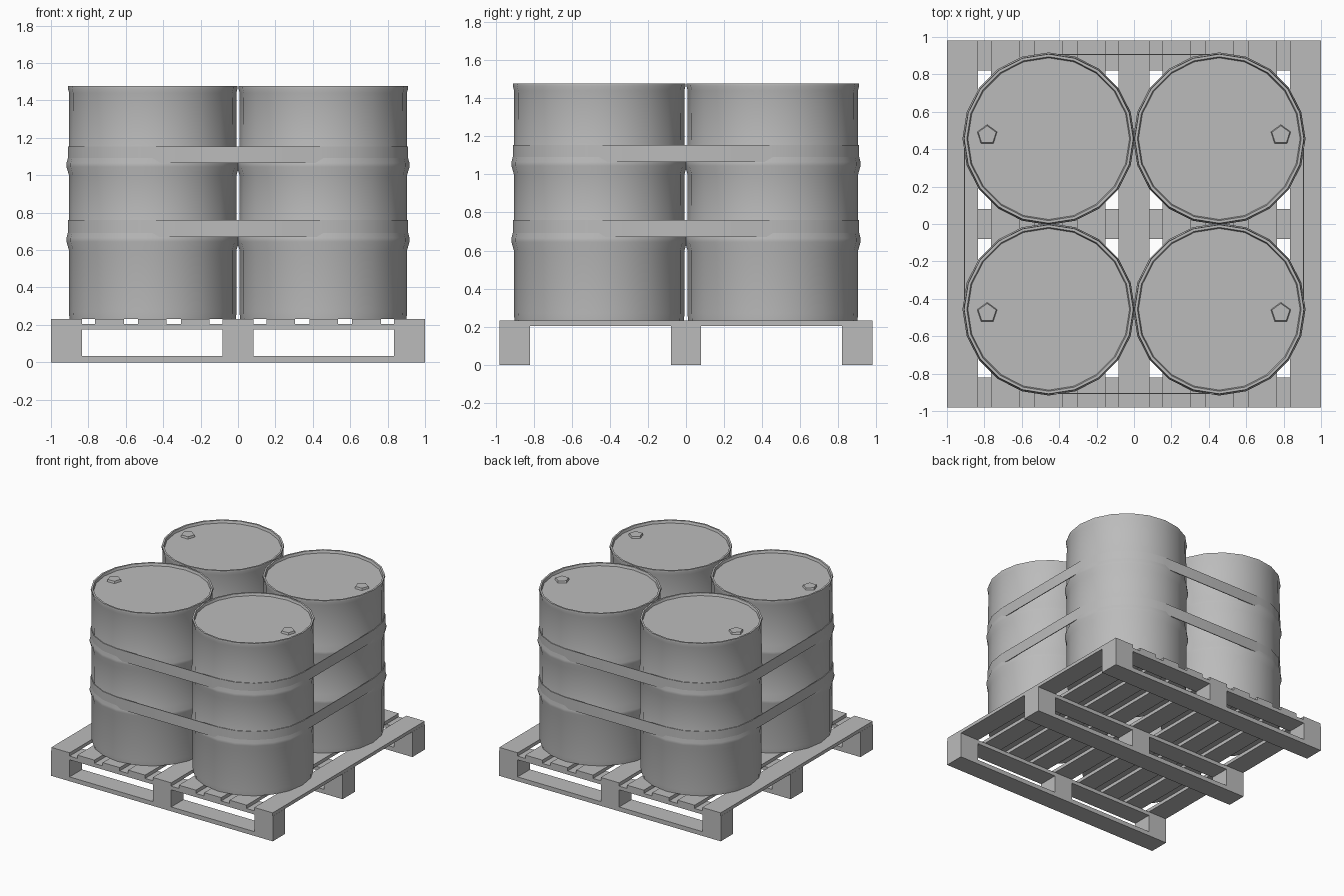
import bpy, bmesh, math

cube = bpy.data.objects.get("Cube")
if cube:
    bpy.data.objects.remove(cube, do_unlink=True)

GREY = (0.5, 0.5, 0.5, 1)
grey = bpy.data.materials.new("plain grey")
grey.use_nodes = True
grey.diffuse_color = GREY
grey.node_tree.nodes["Principled BSDF"].inputs["Base Color"].default_value = GREY


def finish(bm, name, smooth=None):
    """Turn a bmesh into a grey object, optionally smooth shaded."""
    bmesh.ops.recalc_face_normals(bm, faces=bm.faces)
    mesh = bpy.data.meshes.new(name)
    bm.to_mesh(mesh)
    bm.free()
    mesh.materials.append(grey)
    obj = bpy.data.objects.new(name, mesh)
    bpy.context.collection.objects.link(obj)
    if smooth:
        bpy.ops.object.select_all(action='DESELECT')
        obj.select_set(True)
        bpy.context.view_layer.objects.active = obj
        bpy.ops.object.shade_smooth_by_angle(angle=math.radians(smooth))
    return obj


def box(name, x, y, z):
    """Box from (low, high) ranges on each axis."""
    bm = bmesh.new()
    bmesh.ops.create_cube(bm, size=1)
    for v in bm.verts:
        v.co = [r[0] if c < 0 else r[1] for c, r in zip(v.co, (x, y, z))]
    return finish(bm, name)


def bridge(bm, rings, closed=False):
    """Skin successive vertex rings with quads."""
    pairs = list(zip(rings, rings[1:]))
    if closed:
        pairs.append((rings[-1], rings[0]))
    for a, b in pairs:
        n = len(a)
        for i in range(n):
            j = (i + 1) % n
            bm.faces.new((a[i], a[j], b[j], b[i]))


# Pallet: three runners of bottom board, blocks and top stringer
for row, y in (("front", -0.9), ("middle", 0), ("back", 0.9)):
    span = (y - 0.08, y + 0.08)
    box(row + "_bottom_board", (-1, 1), span, (0, 0.035))
    box(row + "_stringer", (-1, 1), span, (0.175, 0.205))
    for side, x in (("right", -0.917), ("centre", 0), ("left", 0.917)):
        box(f"{row}_{side}_block", (x - 0.083, x + 0.083), span, (0.035, 0.175))

# Pallet deck: nine boards with even gaps
for i in range(9):
    x = (i - 4) * 0.229
    half = 0.083 if i % 4 == 0 else 0.077
    box("deck_board", (x - half, x + half), (-0.98, 0.98), (0.205, 0.232))

# Drums: lathe profile with two rolled ribs and a recessed lid
CENTRE = 0.456
SIDES = 20
PROFILE = [(0.445, 0.232), (0.448, 0.27), (0.448, 0.6), (0.461, 0.645),
           (0.461, 0.665), (0.449, 0.71), (0.448, 1.0), (0.461, 1.045),
           (0.461, 1.065), (0.449, 1.11), (0.447, 1.44), (0.454, 1.465),
           (0.452, 1.478), (0.438, 1.478), (0.432, 1.458)]


def drum(name, cx, cy):
    bm = bmesh.new()
    rings = []
    for r, z in PROFILE:
        rings.append([bm.verts.new((cx + r * math.cos(a), cy + r * math.sin(a), z))
                      for a in (math.tau * k / SIDES for k in range(SIDES))])
    bridge(bm, rings)
    bm.faces.new(rings[0])
    bm.faces.new(rings[-1])
    finish(bm, name, 40)


def plug(name, x, y):
    bm = bmesh.new()
    bmesh.ops.create_cone(bm, cap_ends=True, segments=5, radius1=0.056,
                          radius2=0.05, depth=0.016)
    bmesh.ops.translate(bm, verts=bm.verts, vec=(x, y, 1.466))
    finish(bm, name)


for end, sy in (("front", -1), ("back", 1)):
    for side, sx in (("right", -1), ("left", 1)):
        drum(f"{end}_{side}_drum", sx * CENTRE, sy * CENTRE)
        plug(f"{end}_{side}_drum_plug", sx * 0.785, sy * 0.475)


# Straps: thin bands wrapped around the four drums
def strap(name, low, high):
    bm = bmesh.new()
    steps = SIDES // 4
    rings = []
    for r, z in ((0.454, low), (0.454, high), (0.448, high), (0.448, low)):
        ring = []
        for q, (sx, sy) in enumerate(((1, 1), (-1, 1), (-1, -1), (1, -1))):
            for k in range(steps + 1):
                a = math.pi / 2 * (q + k / steps)
                ring.append(bm.verts.new((sx * CENTRE + r * math.cos(a),
                                          sy * CENTRE + r * math.sin(a), z)))
        rings.append(ring)
    bridge(bm, rings, closed=True)
    finish(bm, name, 30)


strap("lower_strap", 0.67, 0.76)
strap("upper_strap", 1.065, 1.155)
